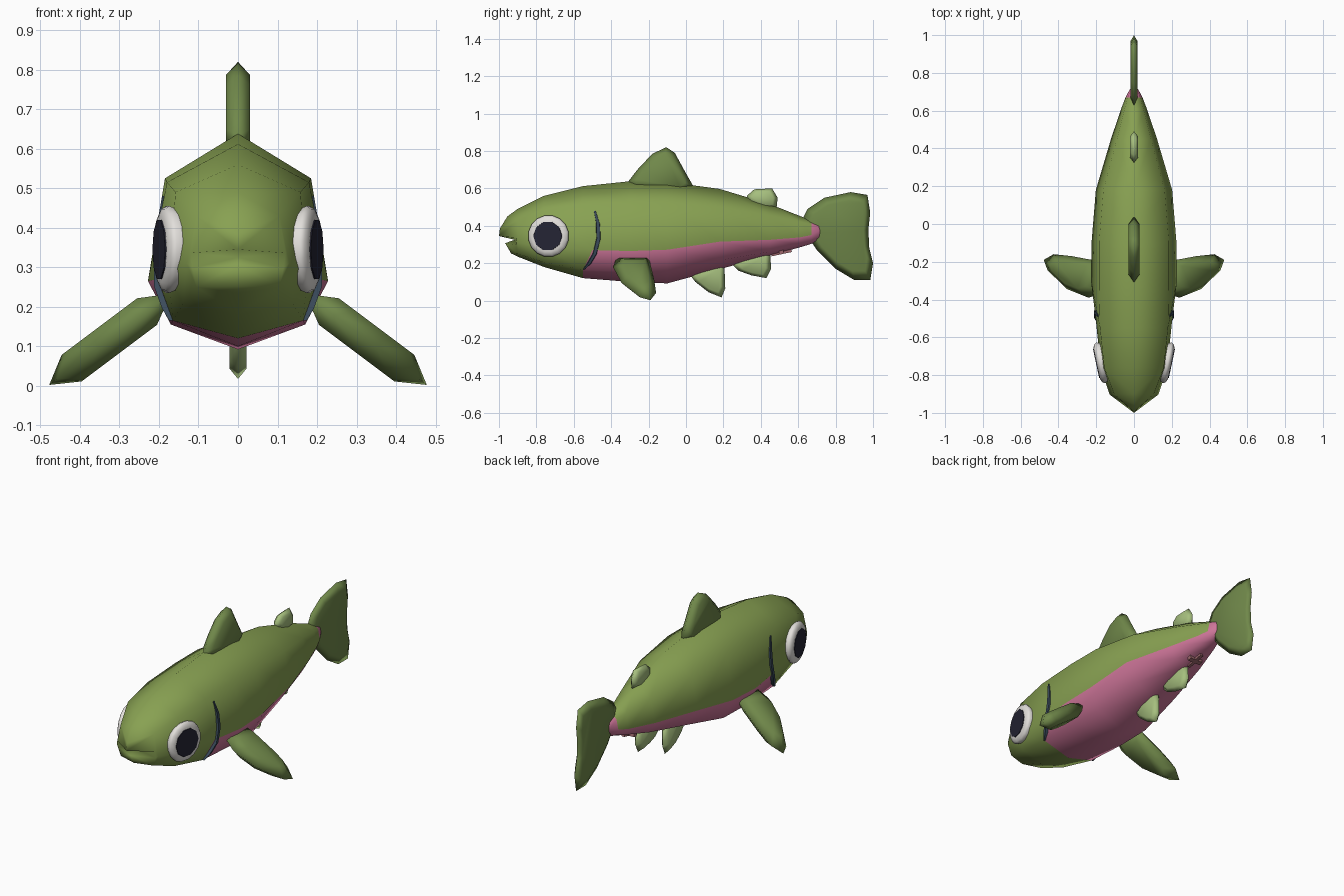
import bpy, bmesh, math
from mathutils import Vector, Matrix

if "Cube" in bpy.data.objects:
    bpy.data.objects.remove(bpy.data.objects["Cube"])


def colour(name, r, g, b):
    m = bpy.data.materials.new(name)
    lin = [((c / 255 + 0.055) / 1.055) ** 2.4 for c in (r, g, b)]
    m.diffuse_color = (*lin, 1)
    m.use_nodes = True
    m.node_tree.nodes["Principled BSDF"].inputs["Base Color"].default_value = m.diffuse_color
    return m


GREEN = colour("body green", 136, 161, 82)
FIN = colour("fin green", 112, 136, 74)
PALE = colour("pale green", 166, 191, 126)
PINK = colour("belly pink", 207, 118, 154)
ROSE = colour("dull rose", 160, 105, 110)
WHITE = colour("eye white", 226, 223, 219)
DARK = colour("pupil navy", 36, 36, 52)
SLATE = colour("gill slate", 58, 74, 90)


def finish(name, bm, mats, mirror=False, angle=180):
    bmesh.ops.recalc_face_normals(bm, faces=bm.faces)
    me = bpy.data.meshes.new(name)
    bm.to_mesh(me)
    bm.free()
    ob = bpy.data.objects.new(name, me)
    bpy.context.collection.objects.link(ob)
    for m in mats:
        me.materials.append(m)
    bpy.ops.object.select_all(action='DESELECT')
    ob.select_set(True)
    bpy.context.view_layer.objects.active = ob
    if angle >= 180:
        bpy.ops.object.shade_smooth()
    else:
        bpy.ops.object.shade_smooth_by_angle(angle=math.radians(angle))
    if mirror:
        mod = ob.modifiers.new("mirror", 'MIRROR')
        mod.merge_threshold = 0.0005
    return ob


def fin(name, outline, thick, mat, inset=0.7, place=None, mirror=False):
    """Lens shaped fin: sharp rim, thicker inset loop on both sides."""
    place = place or (lambda a, b, n: (n, a, b))
    ca = sum(p[0] for p in outline) / len(outline)
    cb = sum(p[1] for p in outline) / len(outline)
    bm = bmesh.new()
    rim = [bm.verts.new(place(a, b, 0)) for a, b in outline]
    n = len(rim)
    for s in (-1, 1):
        loop = [bm.verts.new(place(ca + (a - ca) * inset, cb + (b - cb) * inset, s * thick))
                for a, b in outline]
        for i in range(n):
            j = (i + 1) % n
            bm.faces.new((rim[i], rim[j], loop[j], loop[i]))
        bm.faces.new(loop)
    return finish(name, bm, [mat], mirror)


# Body sections: y, top z, shoulder x z, widest x z, lower x z, bottom z
SECTIONS = [
    (-0.90, 0.490, 0.105, 0.43, 0.130, 0.310, 0.105, 0.250, 0.235),
    (-0.76, 0.560, 0.158, 0.49, 0.176, 0.285, 0.140, 0.205, 0.180),
    (-0.55, 0.612, 0.180, 0.515, 0.203, 0.270, 0.165, 0.165, 0.120),
    (-0.30, 0.638, 0.185, 0.525, 0.228, 0.265, 0.170, 0.155, 0.100),
    (-0.10, 0.635, 0.185, 0.525, 0.225, 0.272, 0.165, 0.155, 0.092),
    (0.18, 0.597, 0.162, 0.50, 0.202, 0.315, 0.135, 0.215, 0.168),
    (0.45, 0.515, 0.090, 0.455, 0.122, 0.325, 0.085, 0.262, 0.242),
    (0.61, 0.452, 0.050, 0.42, 0.068, 0.338, 0.050, 0.300, 0.285),
    (0.67, 0.428, 0.032, 0.408, 0.045, 0.350, 0.034, 0.317, 0.303),
    (0.71, 0.408, 0.018, 0.398, 0.024, 0.372, 0.020, 0.340, 0.322),
]
bm = bmesh.new()
rings = []
for i, (y, zt, xu, zu, xw, zw, xb, zb, z0) in enumerate(SECTIONS):
    slant = 0.05 if i == 2 else 0  # belly colour starts on a slant
    pts = [(0, y, zt), (xu, y, zu), (xw, y + slant, zw), (xb, y, zb), (0, y, z0)]
    rings.append([bm.verts.new(p) for p in pts])
last = len(rings) - 2
for i in range(last + 1):
    for k in range(4):
        f = bm.faces.new((rings[i][k], rings[i][k + 1], rings[i + 1][k + 1], rings[i + 1][k]))
        f.material_index = int((k >= 2 and i >= 2) or i == last)
tip = bm.verts.new((0, 0.74, 0.37))
for k in range(4):
    bm.faces.new((rings[-1][k], rings[-1][k + 1], tip)).material_index = 1
# Snout, lips and open mouth
top, u, w, b, bot = rings[0]
snout, nose, lip, corner, jaw, jaw_corner, chin, throat = [bm.verts.new(p) for p in (
    (0, -0.955, 0.45), (0, -0.995, 0.385), (0, -1.0, 0.345), (0.12, -0.91, 0.336),
    (0, -0.967, 0.307), (0.115, -0.905, 0.298), (0, -0.935, 0.252), (0, -0.915, 0.325))]
for f in ((top, u, snout), (u, nose, snout), (u, corner, lip, nose), (u, w, corner),
          (w, jaw_corner, corner), (w, b, jaw_corner), (b, bot, chin),
          (b, chin, jaw, jaw_corner), (lip, corner, throat), (jaw_corner, jaw, throat),
          (corner, jaw_corner, throat)):
    bm.faces.new(f)
finish("body", bm, [GREEN, PINK], mirror=True)

# Fins on the centre line, outlines in (y, z)
fin("dorsal_fin", [(-0.31, 0.60), (-0.31, 0.635), (-0.26, 0.70), (-0.18, 0.785), (-0.105, 0.82),
                   (-0.06, 0.79), (0.0, 0.68), (0.04, 0.61), (0.0, 0.58)], 0.03, FIN, 0.75)
fin("rear_back_fin", [(0.33, 0.53), (0.325, 0.56), (0.365, 0.595), (0.46, 0.60), (0.49, 0.55),
                      (0.485, 0.50), (0.42, 0.49)], 0.02, PALE)
fin("belly_fin", [(0.02, 0.14), (0.05, 0.10), (0.12, 0.045), (0.19, 0.017), (0.21, 0.065),
                  (0.205, 0.20), (0.10, 0.19)], 0.022, PALE)
fin("rear_belly_fin", [(0.24, 0.20), (0.28, 0.16), (0.35, 0.135), (0.43, 0.12), (0.455, 0.17),
                       (0.45, 0.26), (0.34, 0.25)], 0.022, PALE)
fin("tail_fin", [(0.62, 0.43), (0.65, 0.49), (0.74, 0.55), (0.88, 0.58), (0.97, 0.565),
                 (0.985, 0.47), (0.975, 0.38), (0.98, 0.28), (1.0, 0.20), (0.985, 0.11),
                 (0.90, 0.11), (0.80, 0.17), (0.70, 0.27), (0.64, 0.36)], 0.018, FIN, 0.8)

# Side fins, sloping outward and down
def side_place(a, y, n):
    return (0.21 + 0.8 * a + 0.6 * n, y, 0.203 - 0.6 * a + 0.8 * n)


fin("side_fin", [(-0.05, -0.37), (0.04, -0.39), (0.18, -0.345), (0.31, -0.245), (0.335, -0.19),
                 (0.27, -0.16), (0.15, -0.17), (-0.05, -0.20)], 0.042, FIN, 0.62, side_place, True)


# Eyes: lathed discs leaning along the head
def disc(name, profile, sides, mat, angle):
    frame = (Matrix.Translation((0.178, -0.735, 0.345)) @ Matrix.Rotation(math.radians(-12), 4, 'Z')
             @ Matrix.Rotation(math.radians(90), 4, 'Y'))
    bm = bmesh.new()
    loops = []
    for r, h in profile:
        loops.append([bm.verts.new(frame @ Vector((r * math.cos(t), r * math.sin(t), h)))
                      for t in (2 * math.pi * (i + 0.5) / sides for i in range(sides))])
    for p, q in zip(loops, loops[1:]):
        for i in range(sides):
            j = (i + 1) % sides
            bm.faces.new((p[i], p[j], q[j], q[i]))
    bm.faces.new(loops[0])
    bm.faces.new(loops[-1])
    finish(name, bm, [mat], True, angle)


disc("eye", [(0.10, -0.03), (0.112, 0.0), (0.104, 0.012), (0.085, 0.020)], 16, WHITE, 60)
disc("pupil", [(0.080, 0.016), (0.078, 0.023)], 10, DARK, 30)

# Gill slits: tapered strip hugging each cheek (x, y, z, half width)
bm = bmesh.new()
prev = None
for x, y, z, h in ((0.186, -0.488, 0.48, 0.007), (0.199, -0.470, 0.41, 0.014),
                   (0.207, -0.468, 0.33, 0.015), (0.206, -0.488, 0.25, 0.014),
                   (0.186, -0.520, 0.195, 0.013), (0.168, -0.548, 0.165, 0.006)):
    ring = [bm.verts.new(p) for p in ((x + 0.006, y - h * 0.6, z), (x + 0.006, y + h * 0.6, z),
                                      (x - 0.02, y + h, z), (x - 0.02, y - h, z))]
    if prev:
        for i in range(4):
            j = (i + 1) % 4
            bm.faces.new((prev[i], prev[j], ring[j], ring[i]))
    else:
        bm.faces.new(ring)
    prev = ring
bm.faces.new(prev)
finish("gill", bm, [SLATE], True, 50)

# Small cross shaped vent under the tail
bm = bmesh.new()
for sx, sy in ((0.018, 0.11), (0.08, 0.025)):
    mat = Matrix.Translation((0, 0.51, 0.258)) @ Matrix.Rotation(math.radians(12), 4, 'X')
    bmesh.ops.create_cube(bm, size=1, matrix=mat @ Matrix.Diagonal((sx, sy, 0.02, 1)))
finish("vent", bm, [ROSE], False, 30)
